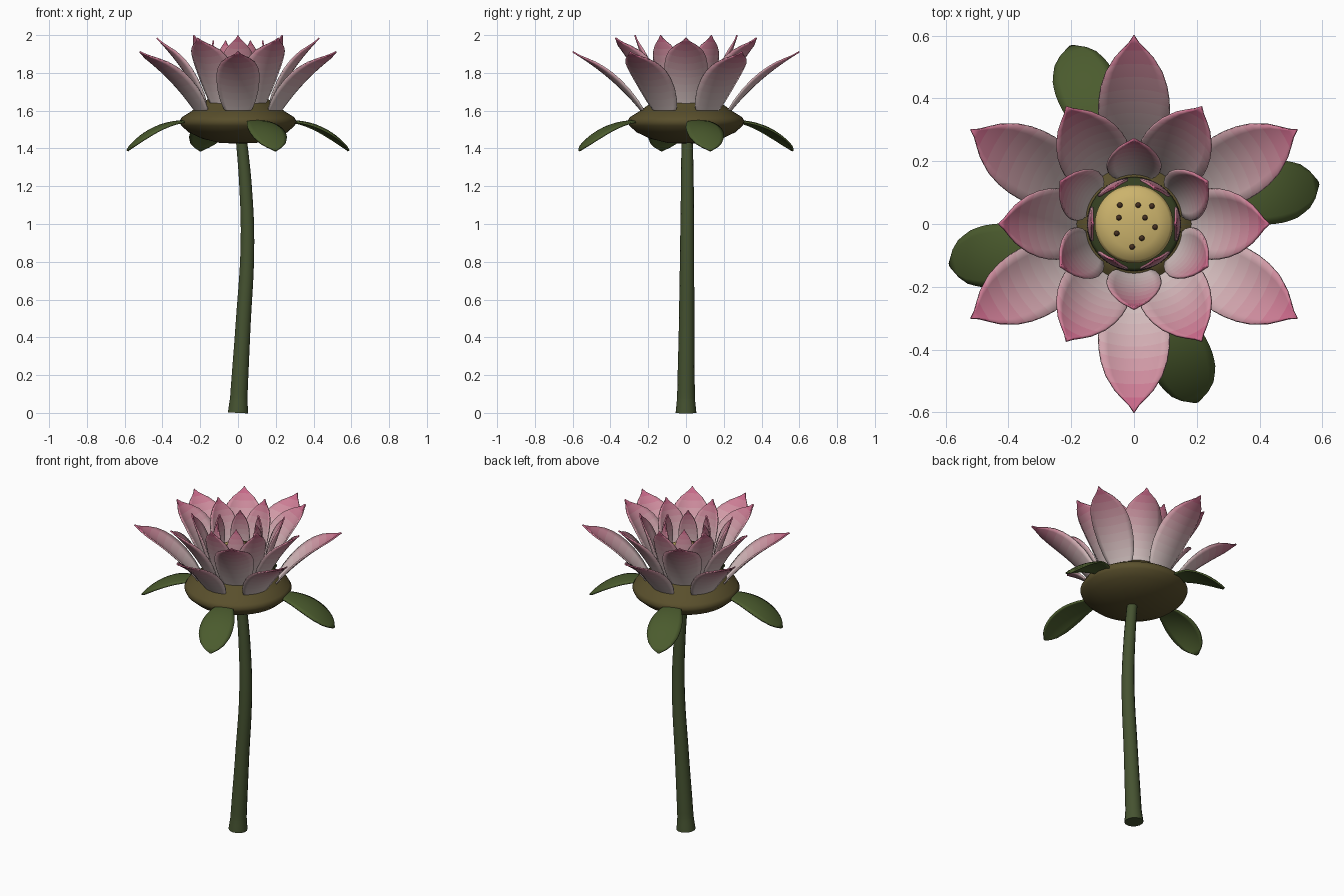
import bpy, bmesh
from math import sin, cos, radians, pi
from mathutils import Vector

if "Cube" in bpy.data.objects:
    bpy.data.objects.remove(bpy.data.objects["Cube"])


def material(name, rgb):
    m = bpy.data.materials.new(name)
    m.diffuse_color = (*rgb, 1)
    m.use_nodes = True
    m.node_tree.nodes["Principled BSDF"].inputs["Base Color"].default_value = m.diffuse_color
    return m


def lerp_keys(keys, t):
    for (a, va), (b, vb) in zip(keys, keys[1:]):
        if t <= b:
            return va + (vb - va) * (t - a) / (b - a)
    return keys[-1][1]


def finish(name, bm, mats, smooth=True):
    bmesh.ops.recalc_face_normals(bm, faces=bm.faces[:])
    me = bpy.data.meshes.new(name)
    bm.to_mesh(me)
    bm.free()
    for m in mats:
        me.materials.append(m)
    for p in me.polygons:
        p.use_smooth = smooth
    ob = bpy.data.objects.new(name, me)
    bpy.context.collection.objects.link(ob)
    return ob


def lathe(name, profile, mat, sides=40):
    bm = bmesh.new()
    vs = [bm.verts.new((r, 0, z)) for r, z in profile]
    es = [bm.edges.new(p) for p in zip(vs, vs[1:])]
    bmesh.ops.spin(bm, geom=vs + es, cent=(0, 0, 0), axis=(0, 0, 1),
                   angle=2 * pi, steps=sides, use_duplicate=False)
    bmesh.ops.remove_doubles(bm, verts=bm.verts[:], dist=1e-4)
    return finish(name, bm, [mat])


def blade(name, path, half_width, shape, cup, angle, mats, thick=0.008, rows=20, cols=8):
    """Cupped leaf or petal: quadratic (r, z) path swept with a width profile."""
    p0, p1, p2 = (Vector(p) for p in path)
    a = radians(angle)
    bm = bmesh.new()
    grid = []
    for i in range(rows + 1):
        t = i / rows
        p = p0 * (1 - t) ** 2 + p1 * 2 * t * (1 - t) + p2 * t * t
        d = ((p1 - p0) * (1 - t) + (p2 - p1) * t).normalized()
        k = lerp_keys(shape, t)
        row = []
        for j in range(cols + 1):
            v = 2 * j / cols - 1
            off = cup * (v * k) ** 2
            r, z = p.x - d.y * off, p.y + d.x * off
            s = v * half_width * k
            row.append(bm.verts.new((r * cos(a) - s * sin(a), r * sin(a) + s * cos(a), z)))
        grid.append(row)
    for i in range(rows):
        for j in range(cols):
            f = bm.faces.new((grid[i][j], grid[i][j + 1], grid[i + 1][j + 1], grid[i + 1][j]))
            f.material_index = int(i / rows * len(mats))
    bmesh.ops.remove_doubles(bm, verts=bm.verts[:], dist=1e-5)
    ob = finish(name, bm, mats)
    sol = ob.modifiers.new("thickness", 'SOLIDIFY')
    sol.thickness = thick
    sol.offset = 0
    return ob


green = material("stem_green", (0.06, 0.085, 0.03))
leaf_green = material("sepal_green", (0.07, 0.105, 0.027))
dark_green = material("collar_green", (0.035, 0.05, 0.015))
olive = material("olive", (0.10, 0.078, 0.025))
gold = material("pod_gold", (0.60, 0.45, 0.15))
brown = material("seed_brown", (0.06, 0.03, 0.015))
base_c, tip_c = Vector((0.70, 0.58, 0.57)), Vector((0.58, 0.14, 0.25))
pinks = [material(f"petal_{i}", base_c.lerp(tip_c, (i / 9) ** 1.3)) for i in range(10)]

# Stem: gently bowed tube with a flared foot
cu = bpy.data.curves.new("stem", 'CURVE')
cu.dimensions = '3D'
cu.bevel_depth = 0.04
cu.bevel_resolution = 5
cu.use_fill_caps = True
cu.materials.append(green)
path = [(0, 0, 0, .055), (.004, 0, .08, .047), (.026, .003, .45, .041),
        (.050, .006, .9, .037), (.040, .007, 1.2, .034), (.017, .006, 1.46, .030)]
sp = cu.splines.new('BEZIER')
sp.bezier_points.add(len(path) - 1)
for bp, (x, y, z, r) in zip(sp.bezier_points, path):
    bp.co = (x, y, z)
    bp.radius = r / 0.04
    bp.handle_left_type = bp.handle_right_type = 'AUTO'
bpy.context.collection.objects.link(bpy.data.objects.new("stem", cu))

# Receptacle dish under the petals
lathe("receptacle", [(0, 1.425), (.10, 1.43), (.19, 1.452), (.26, 1.485), (.30, 1.52),
                     (.31, 1.543), (.298, 1.565), (.25, 1.595), (.20, 1.63),
                     (.17, 1.655), (.15, 1.665), (.10, 1.67), (0, 1.67)], olive)

# Dark collar, seed pod and seeds
lathe("pod_collar", [(.08, 1.655), (.148, 1.655), (.15, 1.68), (.14, 1.69), (.08, 1.69)], dark_green)
lathe("seed_pod", [(0, 1.65), (.075, 1.65), (.105, 1.71), (.122, 1.755), (.125, 1.77),
                   (.115, 1.785), (.08, 1.797), (.04, 1.803), (0, 1.805)], gold)
bm = bmesh.new()
for x, y in [(-.045, .06), (.013, .06), (.057, .057), (-.048, .02), (.035, .02),
             (.067, -.01), (-.055, -.03), (.025, -.045), (-.006, -.073)]:
    z = 1.804 - 1.1 * (x * x + y * y)
    s = bmesh.ops.create_uvsphere(bm, u_segments=10, v_segments=6, radius=0.009)
    bmesh.ops.translate(bm, verts=s["verts"], vec=(x, y, z))
finish("seeds", bm, [brown])

# Petal rings: name, path (r, z), half width, cup, first angle
petal_shape = [(0, .48), (.05, .67), (.15, .82), (.3, .95), (.45, 1), (.55, .99), (.65, .93),
               (.75, .80), (.85, .54), (.9, .34), (.95, .14), (1, .01)]
rings = [
    ("outer_petal", [(.225, 1.585), (.375, 1.777), (.60, 1.912)], .113, .03, 30),
    ("middle_petal", [(.175, 1.62), (.275, 1.825), (.43, 1.985)], .112, .04, 0),
    ("inner_petal", [(.155, 1.64), (.21, 1.82), (.27, 2.0)], .086, .03, 30),
    ("core_petal", [(.14, 1.65), (.155, 1.82), (.13, 1.972)], .055, .012, 0),
]
for name, pts, w, cup, start in rings:
    for i in range(6):
        blade(f"{name}_{i + 1}", pts, w, petal_shape, cup, start + 60 * i, pinks)

# Drooping sepals under the flower
sepal_shape = [(0, .35), (.2, .7), (.4, .94), (.55, 1), (.7, .96), (.85, .74), (.95, .38), (1, .05)]
for i, ang in enumerate((12.5, 109.5, 192.5, 289.5)):
    blade(f"sepal_{i + 1}", [(.25, 1.545), (.47, 1.555), (.60, 1.388)], .098,
          sepal_shape, -.015, ang, [leaf_green], thick=.01, rows=14)
